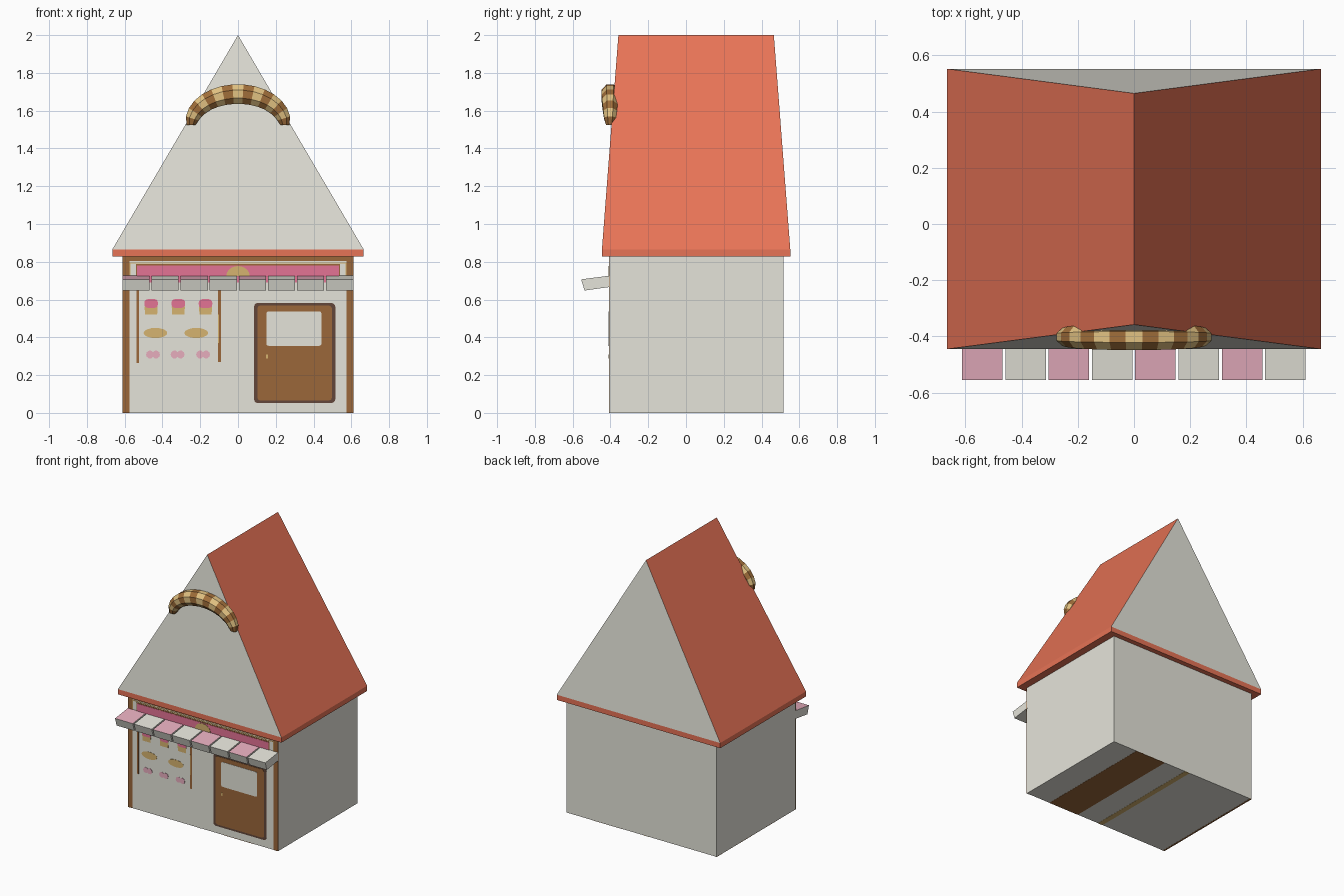
import bpy, bmesh, math
from mathutils import Vector

if "Cube" in bpy.data.objects:
    bpy.data.objects.remove(bpy.data.objects["Cube"])


def mat(name, r, g, b):
    m = bpy.data.materials.new(name)
    lin = [((c / 255 + 0.055) / 1.055) ** 2.4 for c in (r, g, b)]
    m.diffuse_color = (*lin, 1)
    m.use_nodes = True
    m.node_tree.nodes["Principled BSDF"].inputs["Base Color"].default_value = m.diffuse_color
    return m


CREAM = mat("cream", 229, 228, 218)
RED = mat("roof_red", 236, 118, 88)
BROWN = mat("wood_brown", 155, 103, 58)
DARK = mat("dark_brown", 98, 70, 58)
TAN = mat("tan", 214, 180, 112)
PINK = mat("pink", 228, 115, 149)
LPINK = mat("light_pink", 231, 174, 190)
CRUST = mat("crust_brown", 160, 110, 58)
GOLD = mat("crust_gold", 226, 194, 130)
WALL_Y = -0.405


def finish(name, bm, mats):
    bmesh.ops.recalc_face_normals(bm, faces=bm.faces)
    me = bpy.data.meshes.new(name)
    bm.to_mesh(me)
    bm.free()
    for m in mats:
        me.materials.append(m)
    ob = bpy.data.objects.new(name, me)
    bpy.context.collection.objects.link(ob)
    return ob


def loft(name, rings, mats):
    """Closed solid through rings of points."""
    bm = bmesh.new()
    vr = [[bm.verts.new(p) for p in r] for r in rings]
    n = len(vr[0])
    for a, b in zip(vr, vr[1:]):
        for i in range(n):
            j = (i + 1) % n
            bm.faces.new((a[i], a[j], b[j], b[i]))
    bm.faces.new(vr[0])
    bm.faces.new(vr[-1])
    return finish(name, bm, mats)


def box(name, x0, x1, y0, y1, z0, z1, m):
    sq = ((x0, y0), (x1, y0), (x1, y1), (x0, y1))
    return loft(name, [[(x, y, z) for x, y in sq] for z in (z0, z1)], [m])


def plate(name, pts, m, layer=1):
    """Thin painted plate on the front wall; pts are (x, z)."""
    ys = (WALL_Y + 0.001, WALL_Y - 0.0018 * layer)
    return loft(name, [[(x, y, z) for x, z in pts] for y in ys], [m])


def rect(x0, x1, z0, z1, r=0.0):
    if not r:
        return [(x0, z0), (x1, z0), (x1, z1), (x0, z1)]
    out = []
    corners = ((x1 - r, z1 - r), (x0 + r, z1 - r), (x0 + r, z0 + r), (x1 - r, z0 + r))
    for q, (cx, cz) in enumerate(corners):
        for k in range(4):
            a = math.pi / 2 * (q + k / 3)
            out.append((cx + r * math.cos(a), cz + r * math.sin(a)))
    return out


def oval(cx, cz, a, b, sweep=2 * math.pi, n=16):
    k = n if sweep > 6 else n - 1
    return [(cx + a * math.cos(sweep * i / k), cz + b * math.sin(sweep * i / k)) for i in range(n)]


# House walls
box("walls", -0.61, 0.61, WALL_Y, 0.515, 0, 0.84, CREAM)

# Painted strips under the floor
for n, (x0, x1, m) in enumerate(((0.16, 0.41, BROWN), (-0.06, -0.02, TAN), (-0.61, -0.597, BROWN))):
    box(f"floor_strip_{n}", x0, x1, WALL_Y, 0.515, 0, 0.004, m).location.z = -0.001

# Roof: eave band, tapering to a ridge, cream gable ends
bm = bmesh.new()
foot = ((-0.665, -0.445), (0.665, -0.445), (0.665, 0.552), (-0.665, 0.552))
lo = [bm.verts.new((x, y, 0.828)) for x, y in foot]
hi = [bm.verts.new((x, y, 0.866)) for x, y in foot]
rf, rb = bm.verts.new((0, -0.358, 2)), bm.verts.new((0, 0.465, 2))
bm.faces.new(lo)
for i in range(4):
    j = (i + 1) % 4
    bm.faces.new((lo[i], lo[j], hi[j], hi[i]))
bm.faces.new((hi[1], hi[2], rb, rf))
bm.faces.new((hi[3], hi[0], rf, rb))
for tri in ((hi[0], hi[1], rf), (hi[2], hi[3], rb)):
    bm.faces.new(tri).material_index = 1
finish("roof", bm, [RED, CREAM])

# Croissant on the gable: tapered crescent with alternating bands
SEG, SIDES = 15, 8
rings = []
for i in range(SEG + 1):
    t = math.pi * i / SEG
    c = Vector((-0.248 * math.cos(t), -0.402, 1.525 + 0.163 * math.sin(t)))
    out = Vector((-math.cos(t) / 0.248, 0, math.sin(t) / 0.163)).normalized()
    r = 0.026 + 0.03 * math.sin(t) ** 0.6 if 0 < i < SEG else 0.026
    ring = []
    for k in range(SIDES):
        a = 2 * math.pi * (k + 0.5) / SIDES
        ring.append(c + out * (r * math.cos(a)) + Vector((0, 0.9 * r * math.sin(a), 0)))
    rings.append(ring)
cro = loft("croissant", rings, [CRUST, GOLD])
for p in cro.data.polygons[:SEG * SIDES]:
    p.material_index = (p.index // SIDES) % 2

# Awning: eight slats, tops alternating pink and cream
prof = ((WALL_Y + 0.005, 0.727), (-0.555, 0.707), (-0.537, 0.648), (WALL_Y + 0.005, 0.667))
for i in range(8):
    x0 = -0.612 + i * 0.1541
    slat = loft(f"awning_slat_{i}", [[(x, y, z) for y, z in prof] for x in (x0, x0 + 0.144)], [CREAM, LPINK])
    for p in slat.data.polygons:
        if p.normal.z > 0.8 and i % 2 == 0:
            p.material_index = 1

# Corner posts, top beam and sign board
for s, side in ((-1, "left"), (1, "right")):
    plate(f"{side}_post", rect(*sorted((s * 0.575, s * 0.611)), 0, 0.83), BROWN)
    plate(f"{side}_trim", rect(*sorted((s * 0.57, s * 0.576)), 0.71, 0.795), TAN)
plate("top_beam", rect(-0.611, 0.611, 0.803, 0.83), BROWN, 2)
plate("beam_trim", rect(-0.575, 0.575, 0.791, 0.797), TAN)
plate("sign_edge", rect(-0.54, 0.54, 0.69, 0.788), BROWN)
plate("sign_board", rect(-0.534, 0.534, 0.69, 0.781), PINK, 2)
plate("sign_bun", oval(0, 0.725, 0.062, 0.052, math.pi), TAN, 3)

# Door with frame, pane and knob
plate("door_frame", rect(0.085, 0.515, 0.052, 0.582, 0.02), DARK)
plate("door", rect(0.103, 0.497, 0.066, 0.568, 0.015), BROWN, 2)
plate("door_pane", rect(0.15, 0.442, 0.355, 0.537, 0.012), CREAM, 3)
plate("door_knob", rect(0.147, 0.16, 0.288, 0.31), TAN, 3)

# Shop window bars
plate("window_bar_left", rect(-0.537, -0.523, 0.265, 0.66), BROWN)
plate("window_bar_right", rect(-0.106, -0.09, 0.27, 0.66), BROWN)
plate("window_bar_inlay", rect(-0.106, -0.1, 0.37, 0.52), TAN, 2)

# Cakes and buns on display
for i, x in enumerate((-0.46, -0.316, -0.172)):
    plate(f"cupcake_base_{i}", [(x - 0.032, 0.52), (x + 0.032, 0.52), (x + 0.035, 0.562), (x - 0.035, 0.562)], TAN)
    plate(f"cupcake_icing_{i}", rect(x - 0.036, x + 0.036, 0.556, 0.602, 0.018), PINK, 2)
for i, x in enumerate((-0.437, -0.221)):
    plate(f"loaf_{i}", oval(x, 0.423, 0.063, 0.027), TAN)
for i, x in enumerate((-0.45, -0.32, -0.185)):
    for s in (-1, 1):
        plate(f"sweet_{i}_{s}", oval(x + s * 0.016, 0.309, 0.021, 0.021, n=10), LPINK, 1.5 + s * 0.3)
